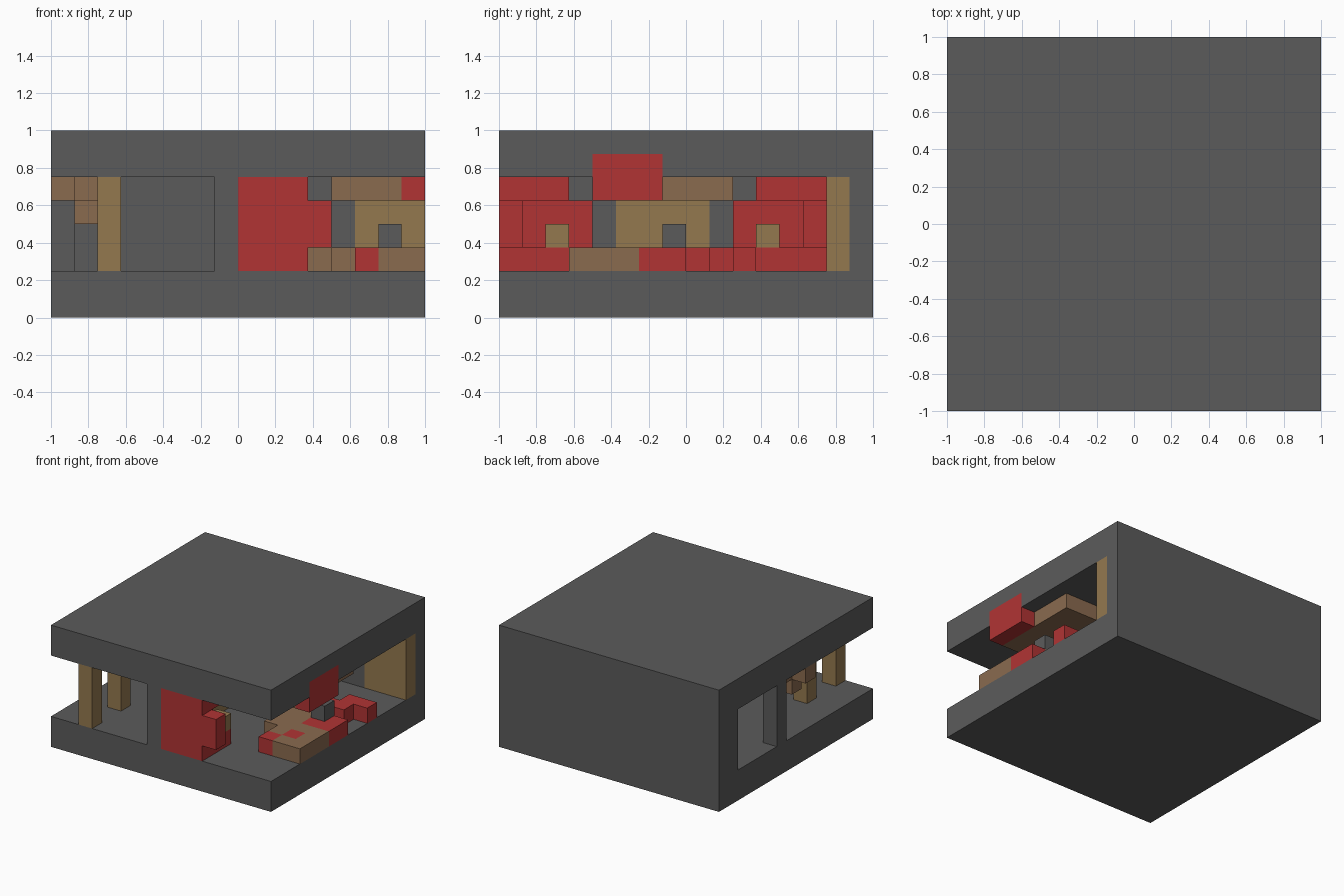
import bpy, bmesh

old = bpy.data.objects.get("Cube")
if old:
    bpy.data.objects.remove(old, do_unlink=True)

U = 0.125  # block size; all coordinates below are counted in blocks


def material(name, rgb):
    m = bpy.data.materials.new(name)
    m.use_nodes = True
    m.diffuse_color = (*rgb, 1)
    m.node_tree.nodes["Principled BSDF"].inputs["Base Color"].default_value = (*rgb, 1)
    return m


grey = material("stone grey", (0.105, 0.105, 0.105))
red = material("red", (0.44, 0.034, 0.034))
brown = material("brown", (0.254, 0.145, 0.078))
tan = material("tan", (0.296, 0.19, 0.078))


def box(name, mat, x, y, z):
    """Box spanning (low, high) block coordinates on each axis."""
    bm = bmesh.new()
    bmesh.ops.create_cube(bm, size=1)
    for v in bm.verts:
        v.co = [U * (a[0] if c < 0 else a[1]) for c, a in zip(v.co, (x, y, z))]
    mesh = bpy.data.meshes.new(name)
    bm.to_mesh(mesh)
    bm.free()
    mesh.materials.append(mat)
    ob = bpy.data.objects.new(name, mesh)
    bpy.context.collection.objects.link(ob)
    return ob


# Building shell with its rooms, openings and recesses cut out
shell = box("building_shell", grey, (-8, 8), (-8, 8), (0, 8))
FULL = (2, 6)
cuts = [
    ("left_room", (-7, -1), (-9, 6), FULL),
    ("left_side_opening", (-9, -6), (-9, 1), FULL),
    ("left_window", (-9, -6), (2, 6), FULL),
    ("right_room", (0, 9), (-9, 6), FULL),
    ("back_panel_recess", (5, 9), (5, 7), FULL),
    ("side_panel_recess", (-1, 1), (-3, 1), FULL),
    ("sign_recess", (7, 9), (-4, -1), (5, 7)),
]
for name, x, y, z in cuts:
    cutter = box(name + "_cutter", grey, x, y, z)
    cutter.hide_render = True
    cutter.hide_viewport = True
    cutter.display_type = 'WIRE'
    mod = shell.modifiers.new(name, 'BOOLEAN')
    mod.operation = 'DIFFERENCE'
    mod.solver = 'EXACT'
    mod.object = cutter

# Wall panels let into the recesses
box("back_panel", tan, (5, 8), (6, 7), FULL)
box("side_panel", tan, (-1, 0), (-3, 1), FULL)

# Corner shelves, mirrored about the middle of the right room
for side in ("front", "back"):
    def span(a, b):
        return (a, b) if side == "front" else (-2 - b, -2 - a)
    n = side + "_corner_"
    box(n + "base", red, (0, 3), span(-8, -5), (2, 3))
    box(n + "top", red, (0, 3), span(-8, -5), (5, 6))
    box(n + "long_wall", red, (0, 4), span(-8, -7), (3, 5))
    box(n + "short_wall", red, (0, 1), span(-7, -4), (3, 5))
    box(n + "ornament", tan, (2, 3), span(-6, -5), (3, 4))

# Round stepped platform: row of blocks per y step, as (start, end) in x
rows = [(5, 8), (5, 8), (4, 8), (4, 8), (3, 8), (3, 6), (4, 7), (6, 8)]
red_blocks = {(5, -5), (6, -4), (6, -2), (7, -2), (7, -1)}
platform = bmesh.new()
for j, (a, b) in enumerate(rows, start=-5):
    for i in range(a, b):
        made = bmesh.ops.create_cube(platform, size=U)
        bmesh.ops.translate(platform, verts=made["verts"],
                            vec=((i + .5) * U, (j + .5) * U, 2.5 * U))
        if (i, j) in red_blocks or j >= 0 and i > 4:
            for f in {f for v in made["verts"] for f in v.link_faces}:
                f.material_index = 1
# Merge the blocks and drop the doubled faces between them
bmesh.ops.remove_doubles(platform, verts=platform.verts, dist=0.001)
seen = {}
for f in platform.faces:
    key = tuple(round(c, 3) + 0.0 for c in f.calc_center_median())
    seen.setdefault(key, []).append(f)
doubled = [f for fs in seen.values() if len(fs) > 1 for f in fs]
bmesh.ops.delete(platform, geom=doubled, context='FACES')
mesh = bpy.data.meshes.new("stepped_platform")
platform.to_mesh(mesh)
platform.free()
mesh.materials.append(brown)
mesh.materials.append(red)
bpy.context.collection.objects.link(bpy.data.objects.new("stepped_platform", mesh))
box("platform_block", grey, (6, 7), (-1, 0), (3, 4))

# Ceiling piece and the red sign on its open side
box("ceiling_block", brown, (4, 7), (-4, 2), (5, 6))
box("red_sign", red, (7, 8), (-4, -1), (5, 7))

# Posts of the left room
box("front_post", tan, (-6, -5), (-8, -7), FULL)
box("inner_post", tan, (-6, -5), (-5, -4), FULL)

# Hanging cross-shaped lamp in the left room
box("lamp_bar", brown, (-7, -6), (-3, 0), (5, 6))
box("lamp_left_arm", brown, (-8, -7), (-2, -1), (5, 6))
box("lamp_right_arm", brown, (-6, -5), (-2, -1), (5, 6))
box("lamp_drop", brown, (-7, -6), (-2, -1), (4, 5))
